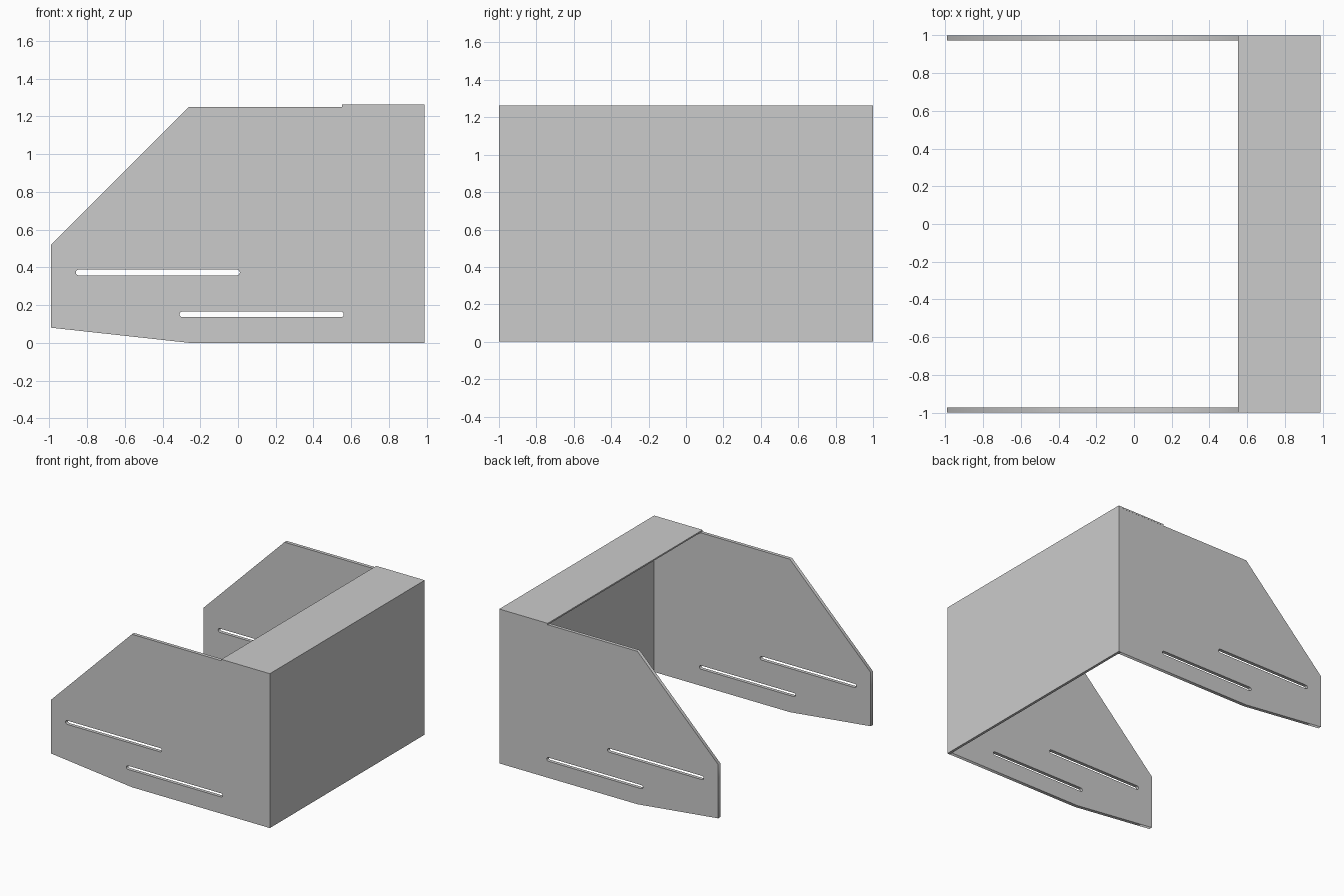
import bpy
from math import cos, sin, pi, radians

if "Cube" in bpy.data.objects:
    bpy.data.objects.remove(bpy.data.objects["Cube"])


def slot(x0, x1, z0, z1, n=6):
    # rounded-end slot outline
    r, zc = (z1 - z0) / 2, (z0 + z1) / 2
    pts = []
    for cx, start in ((x1 - r, -pi / 2), (x0 + r, pi / 2)):
        for i in range(n + 1):
            a = start + pi * i / n
            pts.append((cx + r * cos(a), zc + r * sin(a)))
    return pts


def plate(name, loops, y, thickness):
    # filled outline with holes, standing in the XZ plane
    cu = bpy.data.curves.new(name + "_profile", 'CURVE')
    cu.dimensions = '2D'
    cu.fill_mode = 'BOTH'
    cu.extrude = thickness / 2
    for pts in loops:
        sp = cu.splines.new('POLY')
        sp.points.add(len(pts) - 1)
        for p, (x, z) in zip(sp.points, pts):
            p.co = (x, z, 0, 1)
        sp.use_cyclic_u = True
    ob = bpy.data.objects.new(name, cu)
    bpy.context.collection.objects.link(ob)
    ob.rotation_euler = (radians(90), 0, 0)
    ob.location.y = y
    bpy.ops.object.select_all(action='DESELECT')
    ob.select_set(True)
    bpy.context.view_layer.objects.active = ob
    bpy.ops.object.convert(target='MESH')
    return bpy.context.object


def box(name, lo, hi):
    bpy.ops.mesh.primitive_cube_add(size=1, location=[(a + b) / 2 for a, b in zip(lo, hi)])
    ob = bpy.context.object
    ob.name = name
    ob.scale = [b - a for a, b in zip(lo, hi)]
    bpy.ops.object.transform_apply(location=False, rotation=False, scale=True)
    return ob


# Side panels, each with two adjustment slots
outline = [(-0.99, 0.08), (-0.26, 0.0), (0.967, 0.0),
           (0.967, 1.25), (-0.26, 1.25), (-0.99, 0.52)]
slots = [slot(-0.86, 0.01, 0.357, 0.388), slot(-0.31, 0.56, 0.136, 0.166)]
for name, y in (("side_panel_front", -0.985), ("side_panel_back", 0.985)):
    plate(name, [outline] + slots, y, 0.028)

# End wall and top strip
box("end_wall", (0.967, -1, 0), (0.988, 1, 1.25))
box("top_strip", (0.55, -1, 1.25), (0.988, 1, 1.262))
